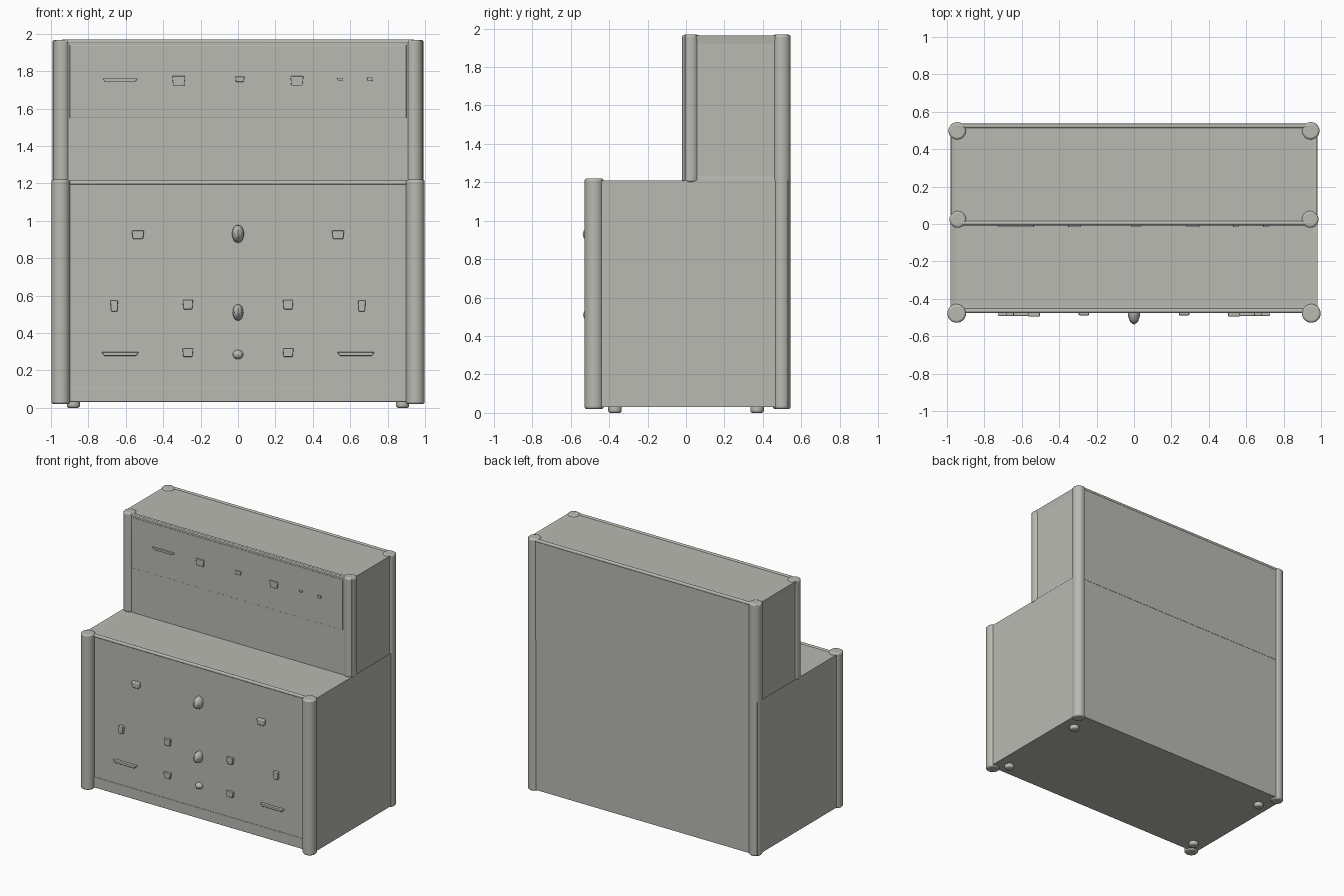
import bpy, bmesh, math
from mathutils import Vector, Matrix

if "Cube" in bpy.data.objects:
    bpy.data.objects.remove(bpy.data.objects["Cube"])

grey = bpy.data.materials.new("warm_grey_paint")
grey.diffuse_color = (0.49, 0.49, 0.45, 1)
grey.use_nodes = True
grey.node_tree.nodes["Principled BSDF"].inputs["Base Color"].default_value = grey.diffuse_color


def finish(name, bm, bevel=0.0, smooth=True):
    bmesh.ops.recalc_face_normals(bm, faces=bm.faces)
    me = bpy.data.meshes.new(name)
    bm.to_mesh(me)
    bm.free()
    me.materials.append(grey)
    ob = bpy.data.objects.new(name, me)
    bpy.context.collection.objects.link(ob)
    if bevel:
        mod = ob.modifiers.new("bevel", 'BEVEL')
        mod.width, mod.segments = bevel, 3
        mod.limit_method, mod.angle_limit = 'ANGLE', math.radians(40)
    if smooth:
        bpy.ops.object.select_all(action='DESELECT')
        ob.select_set(True)
        bpy.context.view_layer.objects.active = ob
        bpy.ops.object.shade_smooth_by_angle(angle=math.radians(35))
    return ob


def box_mesh(lo, hi):
    lo, hi = Vector(lo), Vector(hi)
    bm = bmesh.new()
    m = Matrix.Translation((lo + hi) / 2) @ Matrix.Diagonal((hi - lo).to_4d())
    bmesh.ops.create_cube(bm, size=1, matrix=m)
    return bm


def panel_box(name, lo, hi, insets):
    """Box whose faces along the given directions carry a shallow recess."""
    bm = box_mesh(lo, hi)
    bm.normal_update()
    for d, width, depth in insets:
        f = max(bm.faces, key=lambda f: f.normal.dot(Vector(d)))
        bmesh.ops.inset_region(bm, faces=[f], thickness=width, depth=-depth)
        bm.normal_update()
    return finish(name, bm, smooth=False)


def post(name, x, y, r, z0, z1):
    bm = bmesh.new()
    bmesh.ops.create_cone(bm, cap_ends=True, segments=24, radius1=r, radius2=r,
                          depth=z1 - z0, matrix=Matrix.Translation((x, y, (z0 + z1) / 2)))
    finish(name, bm, 0.012)


def pull(name, x, z, w, h, face_y, out):
    """Small block handle, tapered towards its front and lower edge."""
    bm = box_mesh((x - w / 2, face_y - out, z - h / 2), (x + w / 2, face_y + 0.01, z + h / 2))
    for v in bm.verts:
        if v.co.z < z:
            v.co.x = x + (v.co.x - x) * 0.85
    finish(name, bm, min(out, w, h) * 0.25)


# Main carcass: deep lower chest and shallower upper cabinet
panel_box("lower_chest", (-0.98, -0.47, 0.03), (0.98, 0.53, 1.21),
          [((0, 0, 1), 0.035, 0.005)])
panel_box("upper_cabinet", (-0.977, -0.005, 1.19), (0.977, 0.532, 1.965),
          [((0, 0, 1), 0.028, 0.005), ((1, 0, 0), 0.06, 0.005), ((-1, 0, 0), 0.06, 0.005)])

# Rounded corner posts and feet on both sides
for s, side in ((-1, "left"), (1, "right")):
    post(f"{side}_front_post", s * 0.948, -0.478, 0.05, 0.02, 1.22)
    post(f"{side}_back_post", s * 0.945, 0.498, 0.047, 0.02, 1.968)
    post(f"{side}_upper_front_post", s * 0.942, 0.025, 0.045, 1.2, 1.968)
    for y, end in ((-0.37, "front"), (0.37, "back")):
        post(f"{side}_{end}_foot", s * 0.88, y, 0.035, 0.0, 0.04)

# Horizontal trim: top edges, deck lip and plinth
for name, y, z, r in (("upper_front_edge", 0.005, 1.957, 0.012),
                      ("upper_back_edge", 0.524, 1.957, 0.012),
                      ("deck_front_lip", -0.464, 1.203, 0.012)):
    bm = bmesh.new()
    bmesh.ops.create_cone(bm, cap_ends=True, segments=16, radius1=r, radius2=r, depth=1.88,
                          matrix=Matrix.Translation((0, y, z)) @ Matrix.Rotation(math.pi / 2, 4, 'Y'))
    finish(name, bm)
finish("plinth_trim", box_mesh((-0.9, -0.473, 0.032), (0.9, -0.46, 0.112)), 0.002)
finish("upper_door_rail", box_mesh((-0.9, -0.008, 1.55), (0.9, 0.0, 1.94)), 0.002)

# Lower drawer and door pulls, mirrored left and right
for s, side in ((-1, "left"), (1, "right")):
    pull(f"{side}_top_drawer_pull", s * 0.535, 0.925, 0.065, 0.045, -0.47, 0.025)
    pull(f"{side}_outer_pull", s * 0.662, 0.545, 0.04, 0.06, -0.47, 0.022)
    pull(f"{side}_inner_pull", s * 0.268, 0.552, 0.055, 0.05, -0.47, 0.018)
    pull(f"{side}_low_pull", s * 0.268, 0.295, 0.058, 0.045, -0.47, 0.018)
    pull(f"{side}_bar_handle", s * 0.63, 0.288, 0.2, 0.02, -0.47, 0.022)

# Faceted centre knobs
for name, z, w, d, h in (("top_centre_knob", 0.93, 0.034, 0.068, 0.048),
                         ("middle_centre_knob", 0.51, 0.03, 0.066, 0.044),
                         ("low_centre_knob", 0.285, 0.03, 0.03, 0.025)):
    bm = bmesh.new()
    bmesh.ops.create_uvsphere(bm, u_segments=10, v_segments=8, radius=1,
                              matrix=Matrix.Translation((0, -0.47, z)) @ Matrix.Diagonal((w, d, h, 1)))
    finish(name, bm)

# Thin fittings on the upper cabinet
for i, (x, z, w, h) in enumerate(((-0.63, 1.753, 0.19, 0.018), (-0.317, 1.748, 0.07, 0.05),
                                  (0.01, 1.757, 0.05, 0.028), (0.315, 1.748, 0.07, 0.05),
                                  (0.545, 1.757, 0.03, 0.014), (0.705, 1.757, 0.03, 0.02))):
    pull(f"upper_fitting_{i + 1}", x, z, w, h, -0.008, 0.009)
